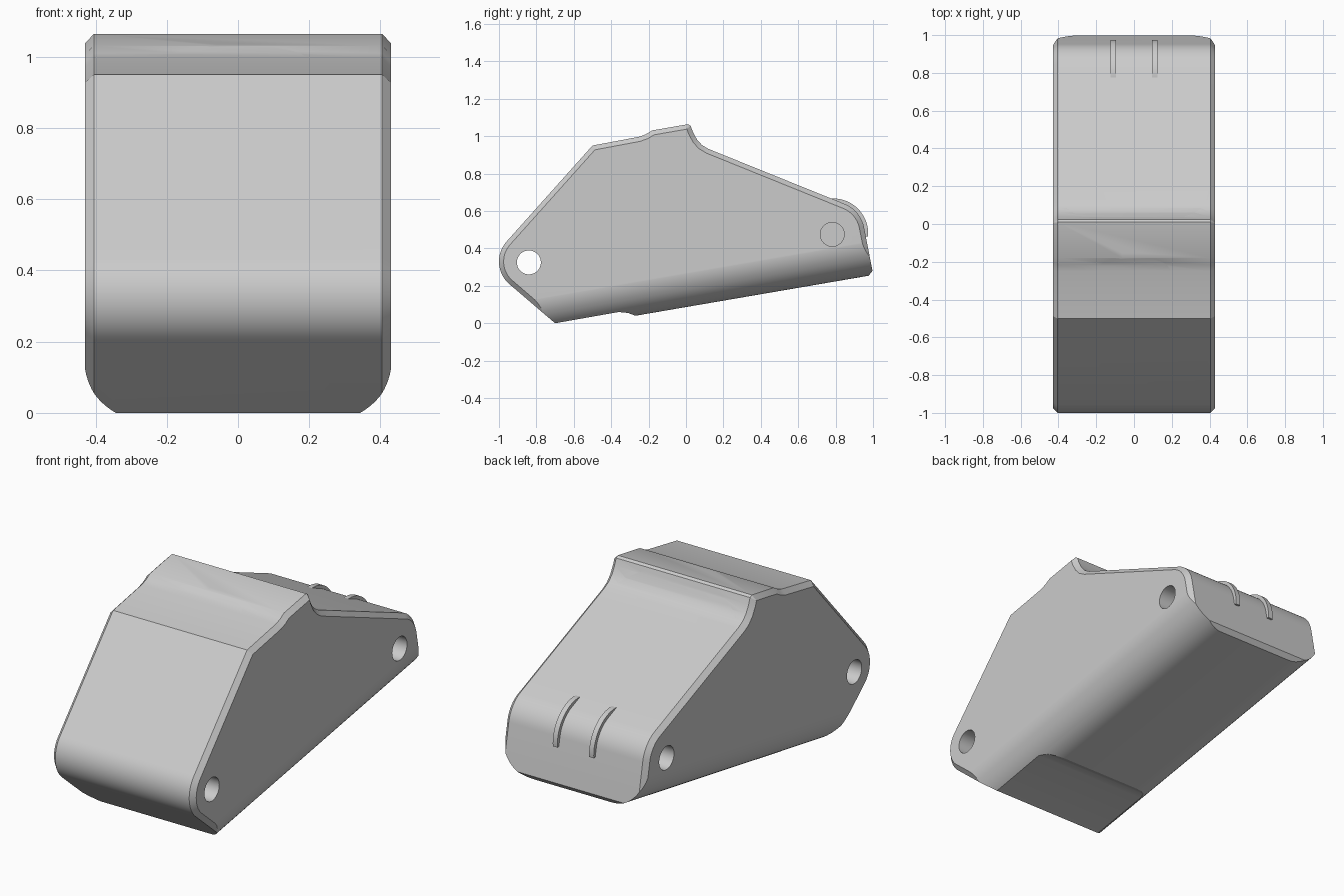
import bpy, bmesh
from math import sin, cos, pi, radians

cube = bpy.data.objects.get("Cube")
if cube:
    bpy.data.objects.remove(cube, do_unlink=True)

SLOPE = 0.172      # rise of the long axis towards the back
HALF = 0.43        # half width

grey = bpy.data.materials.new("plain_grey")
grey.use_nodes = True
colour = (0.6, 0.6, 0.6, 1)
grey.diffuse_color = colour
grey.node_tree.nodes["Principled BSDF"].inputs["Base Color"].default_value = colour


def arc(cx, cy, rx, ry, start, end, steps):
    angles = [radians(start + (end - start) * i / steps) for i in range(steps + 1)]
    return [(cx + rx * cos(a), cy + ry * sin(a)) for a in angles]


def prism(name, start, end, chamfer=0):
    """Solid between two matching outlines, with optional chamfered ends."""
    bm = bmesh.new()
    rings = [[bm.verts.new(p) for p in ring] for ring in (start, end)]
    caps = [bm.faces.new(ring) for ring in rings]
    n = len(start)
    for i in range(n):
        j = (i + 1) % n
        bm.faces.new((rings[0][i], rings[0][j], rings[1][j], rings[1][i]))
    bmesh.ops.recalc_face_normals(bm, faces=bm.faces)
    if chamfer:
        edges = [e for cap in caps for e in cap.edges]
        bmesh.ops.bevel(bm, geom=edges, offset=chamfer, segments=1,
                        affect='EDGES', profile=0.5)
    mesh = bpy.data.meshes.new(name)
    bm.to_mesh(mesh)
    bm.free()
    mesh.materials.append(grey)
    obj = bpy.data.objects.new(name, mesh)
    bpy.context.collection.objects.link(obj)
    return obj


def across(name, outline, x0, x1, chamfer=0):
    """Side outline (y, z) extruded from x0 to x1."""
    return prism(name, [(x0, y, z) for y, z in outline],
                 [(x1, y, z) for y, z in outline], chamfer)


def select_only(obj):
    bpy.ops.object.select_all(action='DESELECT')
    obj.select_set(True)
    bpy.context.view_layer.objects.active = obj


def cut(obj, tool, operation):
    mod = obj.modifiers.new("cut", 'BOOLEAN')
    mod.operation, mod.solver, mod.object = operation, 'EXACT', tool
    select_only(obj)
    bpy.ops.object.modifier_apply(modifier=mod.name)
    bpy.data.objects.remove(tool, do_unlink=True)


# Side outline: round nose, crest, rear ramp, round tail, stepped underside
side = arc(-0.84, 0.33, 0.16, 0.16, 232, 138, 16)
side += [(-0.5, 0.95), (-0.25, 0.997), (-0.215, 1.01), (-0.18, 1.031), (0.01, 1.064),
         (0.025, 1.055), (0.038, 1.02), (0.06, 0.98), (0.085, 0.953), (0.12, 0.932)]
side += arc(0.785, 0.48, 0.17, 0.17, 68, 11, 10)
side += [(0.997, 0.28), (0.977, 0.254), (-0.27, 0.04), (-0.31, 0.055),
         (-0.36, 0.06), (-0.7, 0.0)]
body = across("body", side, -HALF, HALF, 0.025)

# Rounded cross-section swept along the sloping axis
half = arc(0.231, 0.286, 0.2, 0.2, -90, 0, 14) + arc(0.061, 0.75, 0.37, 0.312, 0, 90, 24)
section = half + [(-x, t) for x, t in reversed(half)]
sweep = prism("section_cutter", *[[(x, y, t + SLOPE * y) for x, t in section]
                                  for y in (-1.3, 1.3)])
cut(body, sweep, 'INTERSECT')

# Front pin hole goes right through, rear ones are blind
cut(body, across("front_hole_cutter", arc(-0.84, 0.325, 0.064, 0.064, 0, 352.5, 47),
                 -0.6, 0.6), 'DIFFERENCE')
for side_sign in (-1, 1):
    cut(body, across("rear_hole_cutter", arc(0.782, 0.475, 0.064, 0.064, 0, 352.5, 47),
                     side_sign * 0.2, side_sign * 0.6), 'DIFFERENCE')

# Two thin curved ribs over the tail
ribs = [across(name, arc(0.787, 0.48, 0.187, 0.187, -5, 98, 24) + [(0.72, 0.48)],
               x - 0.014, x + 0.014)
        for name, x in (("right_rib", -0.11), ("left_rib", 0.11))]

for obj in [body] + ribs:
    select_only(obj)
    bpy.ops.object.shade_smooth_by_angle(angle=radians(25))
